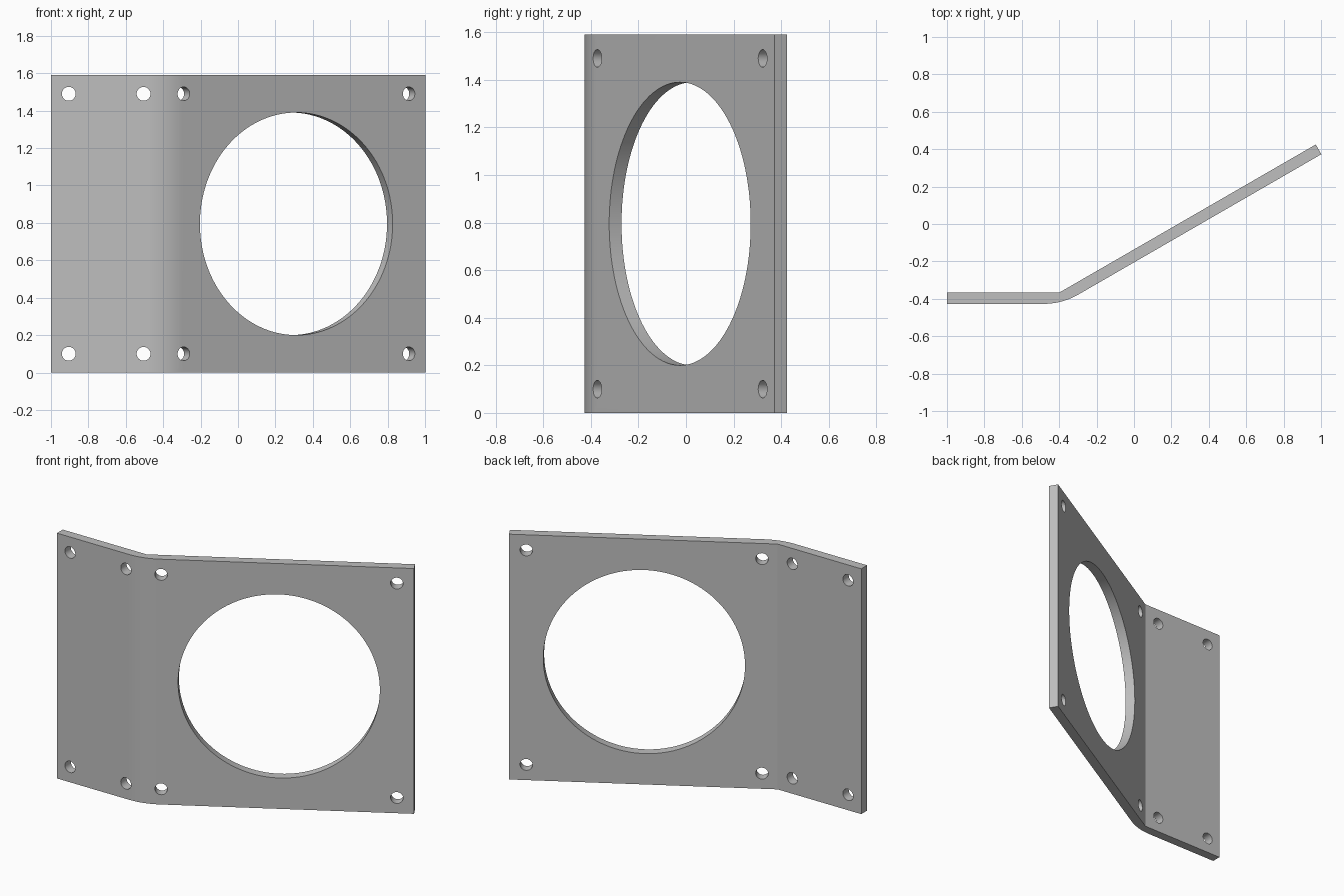
import bpy
import bmesh
from math import sin, cos, tan, radians
from mathutils import Matrix, Vector

if "Cube" in bpy.data.objects:
    bpy.data.objects.remove(bpy.data.objects["Cube"])

HEIGHT, THICK, BEND = 1.59, 0.06, radians(30)
FRONT = -0.427                       # y of the flange's front face
MID_Z = HEIGHT / 2
along = Vector((cos(BEND), sin(BEND), 0))
outward = Vector((sin(BEND), -cos(BEND), 0))

grey = bpy.data.materials.new("plain grey")
grey.use_nodes = True
COLOUR = (0.52, 0.52, 0.52, 1)
grey.diffuse_color = COLOUR
grey.node_tree.nodes["Principled BSDF"].inputs["Base Color"].default_value = COLOUR


def make_object(name, bm):
    bmesh.ops.recalc_face_normals(bm, faces=bm.faces)
    mesh = bpy.data.meshes.new(name)
    bm.to_mesh(mesh)
    bm.free()
    mesh.materials.append(grey)
    obj = bpy.data.objects.new(name, mesh)
    bpy.context.collection.objects.link(obj)
    return obj


# Bent plate: sharp inner corner, rounded outer corner
inner = Vector((-0.4, FRONT + THICK, 0))
end = inner + along * 1.584
corner = Vector((inner.x + THICK * tan(BEND / 2), FRONT, 0))
tangent = 0.1
radius = tangent / tan(BEND / 2)
centre = corner + Vector((-tangent, radius, 0))
STEPS = 10
arc = [centre + radius * Vector((sin(BEND * i / STEPS), -cos(BEND * i / STEPS), 0))
       for i in range(STEPS + 1)]
profile = [Vector((-1, FRONT, 0)), *arc, end + outward * THICK, end, inner,
           Vector((-1, inner.y, 0))]
bm = bmesh.new()
face = bm.faces.new([bm.verts.new(p) for p in profile])
walls = bmesh.ops.extrude_face_region(bm, geom=[face])
top = [v for v in walls["geom"] if isinstance(v, bmesh.types.BMVert)]
bmesh.ops.translate(bm, verts=top, vec=(0, 0, HEIGHT))
plate = make_object("bent_mounting_plate", bm)

# Hole cutters: each is a cylinder square to its part of the plate
cut = bmesh.new()


def drill(point, turn, r, sides):
    place = (Matrix.Translation(point) @ Matrix.Rotation(turn, 4, "Z")
             @ Matrix.Rotation(radians(90), 4, "X"))
    bmesh.ops.create_cone(cut, cap_ends=True, segments=sides, radius1=r,
                          radius2=r, depth=THICK * 3, matrix=place)


SPACING = 0.695                      # half the bolt spacing
opening = inner + along * 0.787 + Vector((0, 0, MID_Z))
drill(opening, BEND, 0.595, 128)
for dz in (-SPACING, SPACING):
    for x in (-0.905, -0.505):
        drill(Vector((x, FRONT + THICK / 2, MID_Z + dz)), 0, 0.037, 32)
    for side in (-SPACING, SPACING):
        drill(opening + along * side + Vector((0, 0, dz)), BEND, 0.037, 32)
cutter = make_object("hole_cutter", cut)
cutter.hide_render = True

# Cut the holes, then discard the cutter
bpy.ops.object.select_all(action="DESELECT")
plate.select_set(True)
bpy.context.view_layer.objects.active = plate
boolean = plate.modifiers.new("holes", "BOOLEAN")
boolean.operation = "DIFFERENCE"
boolean.solver = "EXACT"
boolean.object = cutter
bpy.ops.object.modifier_apply(modifier=boolean.name)
bpy.data.objects.remove(cutter)
bpy.ops.object.shade_smooth_by_angle(angle=radians(20))
